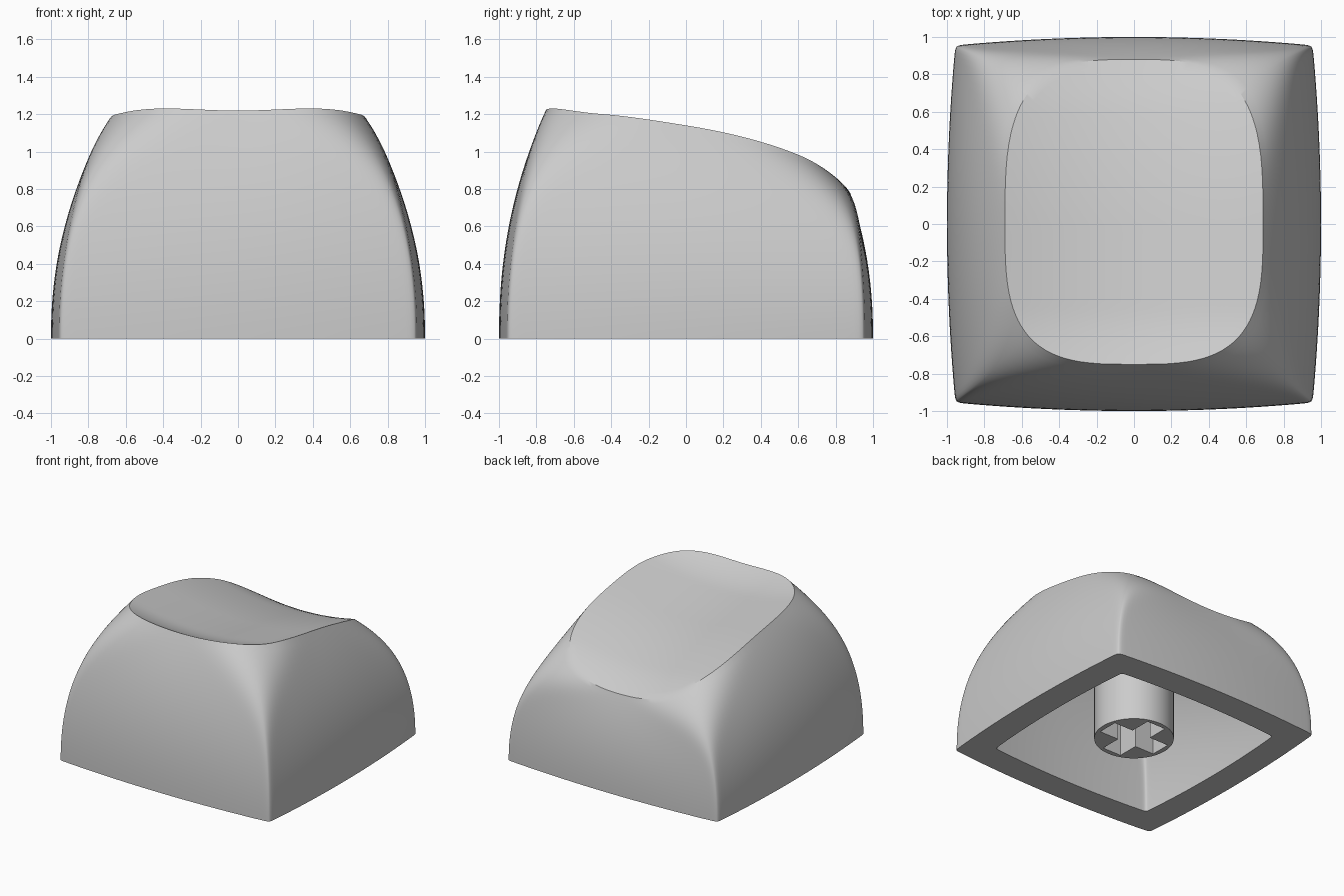
import bpy, bmesh, math

if "Cube" in bpy.data.objects:
    bpy.data.objects.remove(bpy.data.objects["Cube"], do_unlink=True)

SIDE_STEPS = 36      # segments along each side of the cap
WALL_STEPS = 28
DISH_STEPS = 18
INNER_WIDTH, INNER_HEIGHT = 0.775, 0.77   # hollow underside relative to the shell

grey = bpy.data.materials.new("plain_grey")
grey.use_nodes = True
grey.diffuse_color = (0.6, 0.6, 0.6, 1)
grey.node_tree.nodes["Principled BSDF"].inputs["Base Color"].default_value = (0.6, 0.6, 0.6, 1)


def dish(x, y):
    """Height of the scooped top, raised at the front and rolling off at the back."""
    front = max(0, -0.45 - y)
    slope = max(0, y)
    roll = max(0, y - 0.6)
    return 1.045 - 0.16 * y + 0.6 * front**2 - 0.12 * slope**2 - 0.5 * roll**2 + 0.2 * x * x


def section(u, v, t):
    """Wall outline at t from base (0) to rim (1): a bulged square turning rounder."""
    n = 1 / (0.012 + 0.295 * t**5)
    length = (abs(u)**n + abs(v)**n) ** (1 / n)
    u, v = u / length, v / length
    bulge = 0.045 * (1 - t**4)
    drop = t**2.2
    taper_y = 0.12 if v > 0 else 0.25
    return (u * (1 - bulge * v * v) * (1 - 0.31 * drop),
            v * (1 - bulge * u * u) * (1 - taper_y * drop))


def square_path():
    """Directions around a square, packed closer together at the corners."""
    points = []
    for side in range(4):
        for i in range(SIDE_STEPS):
            t = math.sin((2 * i / SIDE_STEPS - 1) * math.pi / 2)
            points.append([(1, t), (-t, 1), (-1, -t), (t, -1)][side])
    return points


def shell_rings(width, height):
    """Rings from the base up the wall, then inward across the top."""
    path = square_path()
    rim = [section(u, v, 1) for u, v in path]
    rings = []
    for k in range(WALL_STEPS + 1):
        t = k / WALL_STEPS
        rings.append([(*section(u, v, t), t * dish(*top)) for (u, v), top in zip(path, rim)])
    for k in range(1, DISH_STEPS):
        s = 1 - k / DISH_STEPS
        rings.append([(x * s, y * s, dish(x * s, y * s)) for x, y in rim])
    return [[(x * width, y * width, z * height) for x, y, z in ring] for ring in rings]


def finish(name, bm):
    bmesh.ops.recalc_face_normals(bm, faces=bm.faces)
    mesh = bpy.data.meshes.new(name)
    bm.to_mesh(mesh)
    bm.free()
    mesh.materials.append(grey)
    obj = bpy.data.objects.new(name, mesh)
    bpy.context.collection.objects.link(obj)
    return obj


def activate(obj):
    bpy.ops.object.select_all(action='DESELECT')
    obj.select_set(True)
    bpy.context.view_layer.objects.active = obj


# Cap: outer shell joined to the hollow underside through the flat base rim
bm = bmesh.new()
rings = shell_rings(1, 1)[::-1] + shell_rings(INNER_WIDTH, INNER_HEIGHT)
rows = [[bm.verts.new(p) for p in ring] for ring in rings]
count = SIDE_STEPS * 4
for a, b in zip(rows, rows[1:]):
    for i in range(count):
        j = (i + 1) % count
        bm.faces.new((a[i], a[j], b[j], b[i]))
for row, height in ((rows[0], 1), (rows[-1], INNER_HEIGHT)):
    centre = bm.verts.new((0, 0, dish(0, 0) * height))
    for i in range(count):
        bm.faces.new((row[i], row[(i + 1) % count], centre))
cap = finish("cap", bm)

# Stem: round post under the cap
STEM_BOTTOM, STEM_TOP = 0.035, 0.9
bm = bmesh.new()
bmesh.ops.create_cone(bm, cap_ends=True, segments=64, radius1=0.3, radius2=0.3,
                      depth=STEM_TOP - STEM_BOTTOM)
bmesh.ops.translate(bm, verts=bm.verts, vec=(0, 0, (STEM_TOP + STEM_BOTTOM) / 2))
stem = finish("stem", bm)

# Cross-shaped socket cut into the stem
ARM, HALF = 0.26, 0.085
bm = bmesh.new()
outline = []
for c, s in ((1, 0), (0, 1), (-1, 0), (0, -1)):
    for x, y in ((ARM, -HALF), (ARM, HALF), (HALF, HALF)):
        outline.append(bm.verts.new((c * x - s * y, s * x + c * y, -0.1)))
face = bm.faces.new(outline)
new = bmesh.ops.extrude_face_region(bm, geom=[face])["geom"]
bmesh.ops.translate(bm, vec=(0, 0, 0.58),
                    verts=[e for e in new if isinstance(e, bmesh.types.BMVert)])
cutter = finish("socket_cutter", bm)
cutter.hide_render = True
cut = stem.modifiers.new("socket", 'BOOLEAN')
cut.operation = 'DIFFERENCE'
cut.solver = 'EXACT'
cut.object = cutter
activate(stem)
bpy.ops.object.modifier_apply(modifier=cut.name)
bpy.data.objects.remove(cutter, do_unlink=True)

for obj in (cap, stem):
    activate(obj)
    bpy.ops.object.shade_smooth_by_angle(angle=math.radians(30))
